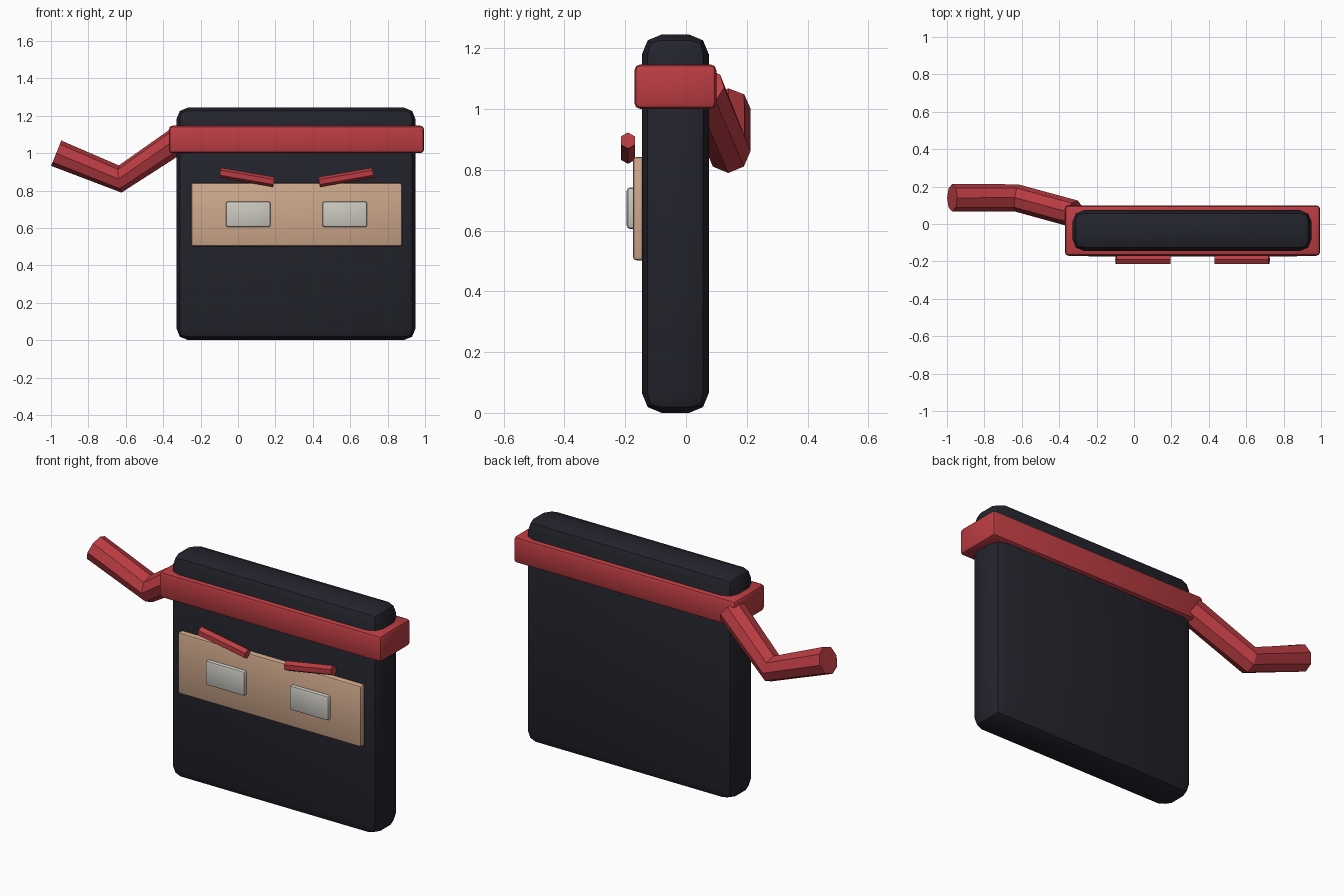
import bpy, bmesh, math
from mathutils import Vector

if "Cube" in bpy.data.objects:
    bpy.data.objects.remove(bpy.data.objects["Cube"])


def material(name, rgb):
    m = bpy.data.materials.new(name)
    m.diffuse_color = (*rgb, 1)
    m.use_nodes = True
    m.node_tree.nodes["Principled BSDF"].inputs["Base Color"].default_value = m.diffuse_color
    return m


NAVY = material("dark navy", (0.017, 0.017, 0.026))
RED = material("red cloth", (0.50, 0.046, 0.056))
SKIN = material("tan skin", (0.62, 0.39, 0.26))
WHITE = material("off white", (0.60, 0.58, 0.53))


def finish(name, bm, mat, smooth):
    bmesh.ops.recalc_face_normals(bm, faces=bm.faces)
    me = bpy.data.meshes.new(name)
    bm.to_mesh(me)
    bm.free()
    me.materials.append(mat)
    ob = bpy.data.objects.new(name, me)
    bpy.context.collection.objects.link(ob)
    if smooth:
        bpy.ops.object.select_all(action='DESELECT')
        bpy.context.view_layer.objects.active = ob
        ob.select_set(True)
        bpy.ops.object.shade_smooth_by_angle(angle=math.radians(30))
    return ob


def box(name, lo, hi, bevel, mat, segments=2):
    """Rounded box between two corners."""
    bm = bmesh.new()
    bmesh.ops.create_cube(bm, size=1)
    for v in bm.verts:
        v.co = Vector([(a + b) / 2 + c * (b - a) for a, b, c in zip(lo, hi, v.co)])
    bmesh.ops.bevel(bm, geom=bm.edges[:], offset=bevel, segments=segments,
                    profile=0.5, affect='EDGES')
    return finish(name, bm, mat, True)


def tube(name, points, radius, sides, mat):
    """Faceted rod along a path, with a corner of its section facing up."""
    pts = [Vector(p) for p in points]
    bm = bmesh.new()
    rings = []
    for i, p in enumerate(pts):
        t = Vector()
        if i > 0:
            t += (p - pts[i - 1]).normalized()
        if i < len(pts) - 1:
            t += (pts[i + 1] - p).normalized()
        t.normalize()
        side = t.cross(Vector((0, 0, 1))).normalized()
        up = side.cross(t)
        angles = [2 * math.pi * k / sides for k in range(sides)]
        rings.append([bm.verts.new(p + radius * (up * math.cos(a) + side * math.sin(a)))
                      for a in angles])
    for a, b in zip(rings, rings[1:]):
        for k in range(sides):
            n = (k + 1) % sides
            bm.faces.new((a[k], a[n], b[n], b[k]))
    bm.faces.new(rings[0])
    bm.faces.new(rings[-1])
    return finish(name, bm, mat, False)


# Main slab and the headband round it
box("body", (-0.33, -0.145, 0), (0.95, 0.075, 1.245), 0.065, NAVY)
box("headband", (-0.37, -0.17, 1.0), (0.995, 0.10, 1.147), 0.02, RED)

# Bent tail of the headband
tube("headband_tail", [(-0.32, 0.055, 1.07), (-0.63, 0.14, 0.862), (-0.972, 0.14, 1.0)],
     0.073, 8, RED)

# Face panel, eyes and slanted brows, mirrored about the panel centre
CX = 0.313
box("face_panel", (-0.25, -0.175, 0.502), (0.877, -0.12, 0.842), 0.012, SKIN)
for label, s in (("left", -1), ("right", 1)):
    x = CX + s * 0.258
    box(label + "_eye", (x - 0.12, -0.195, 0.605), (x + 0.12, -0.16, 0.742), 0.012, WHITE)
    tube(label + "_brow", [(CX + s * 0.121, -0.191, 0.846), (CX + s * 0.409, -0.191, 0.896)],
         0.027, 6, RED)
